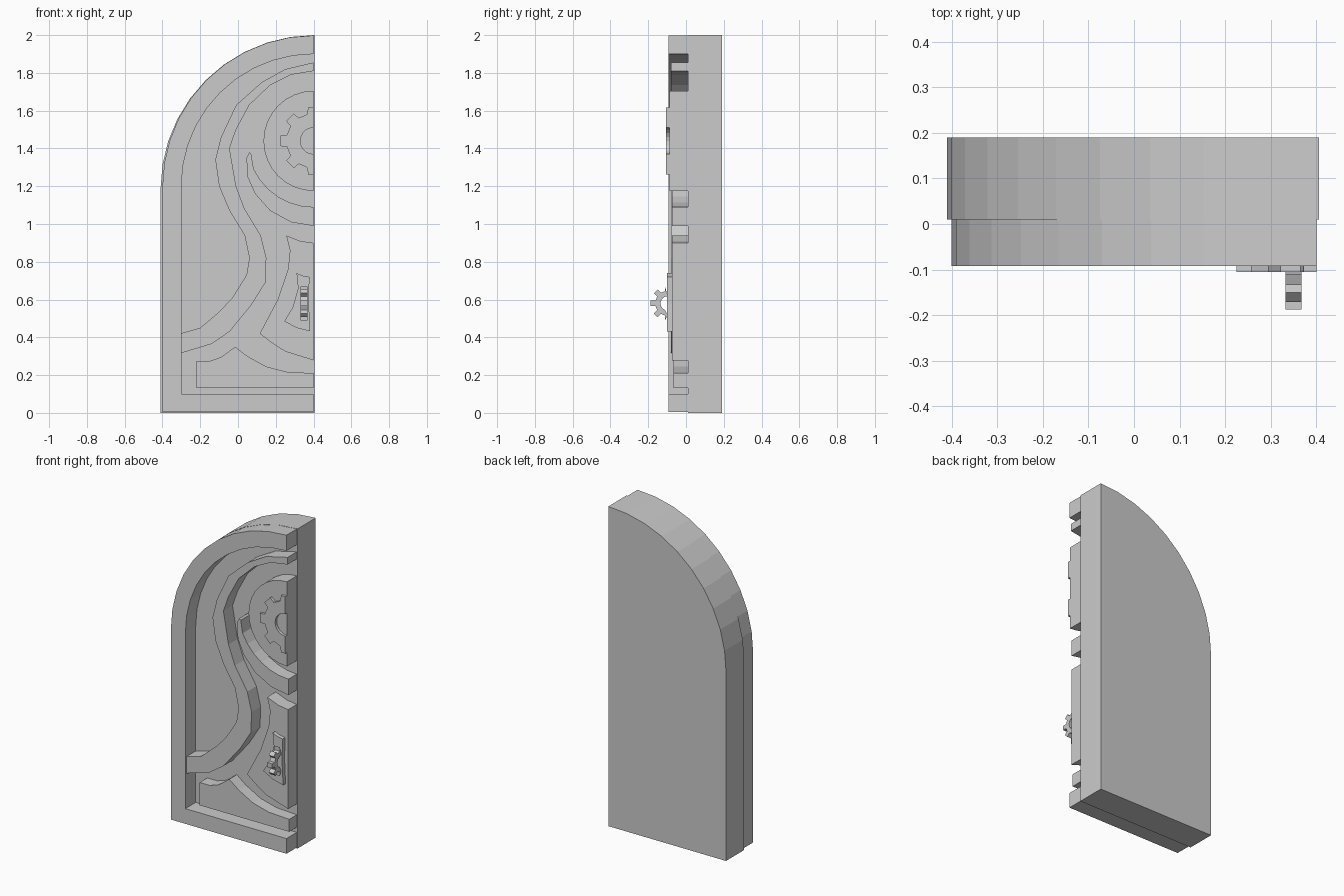
import bpy, bmesh, math

CUT = 0.4  # plane where the door half is sliced


def arc(cx, cz, r, a0, a1, n):
    return [(cx + r * math.cos(math.radians(a0 + (a1 - a0) * i / n)),
             cz + r * math.sin(math.radians(a0 + (a1 - a0) * i / n))) for i in range(n + 1)]


def prism(name, pts, d0, d1, axis='Y'):
    """Extrude an outline from depth d0 to d1 along y (outline in xz) or x (outline in yz)."""
    def place(a, b, d):
        return (a, d, b) if axis == 'Y' else (d, a, b)
    bm = bmesh.new()
    face = bm.faces.new([bm.verts.new(place(a, b, d0)) for a, b in pts])
    ext = bmesh.ops.extrude_face_region(bm, geom=[face])
    for v in ext['geom']:
        if isinstance(v, bmesh.types.BMVert):
            setattr(v.co, axis.lower(), d1)
    bmesh.ops.recalc_face_normals(bm, faces=bm.faces)
    caps = [f for f in bm.faces if len(f.verts) > 4]
    bmesh.ops.triangulate(bm, faces=caps)
    mesh = bpy.data.meshes.new(name)
    bm.to_mesh(mesh)
    bm.free()
    ob = bpy.data.objects.new(name, mesh)
    bpy.context.collection.objects.link(ob)
    return ob


def gear_rim(cx, cz, root, tip, teeth, first, count):
    """Toothed outline, with tooth centres starting at angle 'first' (degrees)."""
    pts = []
    step = 360 / teeth
    for i in range(count):
        a = first + i * step
        for off, r in ((-0.27, root), (-0.2, tip), (0.2, tip), (0.27, root)):
            t = math.radians(a + off * step)
            pts.append((cx + r * math.cos(t), cz + r * math.sin(t)))
    return pts


# Thick backing slab with quarter arch
slab = [(0.405, 0), (-0.41, 0)] + arc(0.405, 1.185, 0.815, 180, 90, 10)
prism("backing_slab", slab, 0.01, 0.19)

# Raised outer frame
frame = ([(CUT, 0.005), (-0.4, 0.005)] + arc(CUT, 1.198, 0.8, 180, 90, 10)
         + arc(CUT, 1.2, 0.7, 90, 180, 10) + [(-0.3, 0.1), (CUT, 0.1)])
prism("outer_frame", frame, -0.092, 0.015)

# Long sweeping S band
s_outer = [(0.4, 1.855), (0.25, 1.82), (0.125, 1.75), (-0.01, 1.63), (-0.09, 1.46),
           (-0.12, 1.34), (-0.1, 1.2), (-0.045, 1.07), (0.035, 0.94), (0.06, 0.82),
           (0.045, 0.73), (-0.03, 0.61), (-0.1, 0.535), (-0.2, 0.45), (-0.305, 0.42)]
s_inner = [(-0.305, 0.315), (-0.14, 0.365), (-0.045, 0.43), (0.07, 0.57), (0.145, 0.69),
           (0.15, 0.82), (0.12, 0.94), (0.035, 1.08), (-0.01, 1.2), (-0.045, 1.4),
           (-0.01, 1.5), (0.06, 1.63), (0.17, 1.735), (0.28, 1.79), (0.4, 1.81)]
prism("s_band", s_outer + s_inner, -0.08, 0.015)

# Crescent below the disc
crescent = ([(0.07, 1.37), (0.06, 1.38), (0.045, 1.35), (0.05, 1.25), (0.09, 1.16), (0.17, 1.07),
             (0.28, 1.01), (0.4, 0.99)] + arc(CUT, 1.44, 0.35, 270, 205, 6))
prism("crescent_band", crescent, -0.073, 0.015)

# Half disc and its gear
prism("half_disc", arc(CUT, 1.44, 0.265, 90, 270, 16), -0.088, 0.015)
rim = gear_rim(CUT, 1.44, 0.145, 0.178, 8, 135, 3)
ends = [(CUT, 1.618), (0.372, 1.618), (0.365, 1.58)]
half_gear = (ends + rim + [(0.365, 1.3), (0.372, 1.262), (CUT, 1.262)]
             + arc(CUT, 1.44, 0.07, 270, 90, 10))
prism("disc_gear", half_gear, -0.105, -0.07)

# Lower centre panel
panel = [(0.4, 0.9), (0.33, 0.91), (0.255, 0.94), (0.275, 0.86), (0.265, 0.76), (0.21, 0.6),
         (0.115, 0.42), (0.18, 0.37), (0.25, 0.325), (0.4, 0.278)]
prism("centre_panel", panel, -0.075, 0.015)

# Bottom corner panel
corner = [(-0.22, 0.132), (-0.22, 0.275), (-0.15, 0.275), (-0.09, 0.295), (-0.015, 0.35),
          (0.05, 0.3), (0.15, 0.245), (0.26, 0.217), (0.4, 0.21), (0.4, 0.132)]
prism("corner_panel", corner, -0.065, 0.015)

# Handle plate
plate = [(0.31, 0.74), (0.34, 0.727), (0.378, 0.72), (0.375, 0.58), (0.382, 0.432), (0.31, 0.45),
         (0.245, 0.485), (0.29, 0.56), (0.318, 0.66)]
prism("handle_plate", plate, -0.1, -0.06)

# Upright gear handle: front half ring standing out of the plate
hy, hz = -0.097, 0.58
handle = ([(hy, hz + 0.065)] + gear_rim(hy, hz, 0.066, 0.091, 8, 90, 5)[2:-2]
          + [(hy, hz - 0.065)] + arc(hy, hz, 0.038, 270, 90, 8))
handle = [p for i, p in enumerate(handle) if i not in (0, 18)]
prism("gear_handle", handle, 0.332, 0.367, 'X')
